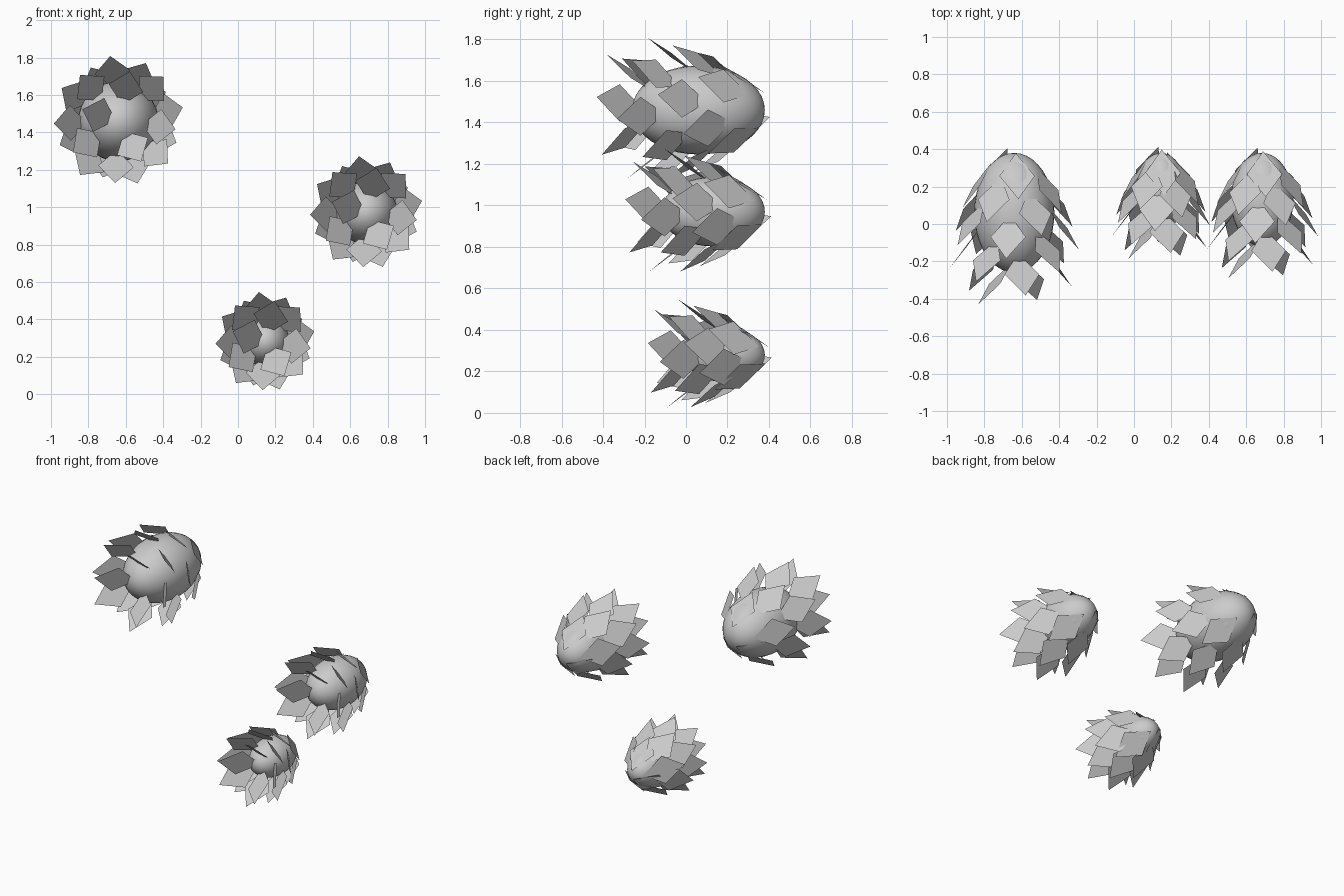
import bpy, bmesh, math
from mathutils import Vector

cube = bpy.data.objects.get("Cube")
if cube:
    bpy.data.objects.remove(cube, do_unlink=True)

grey = bpy.data.materials.new("plain grey")
grey.use_nodes = True
colour = (0.6, 0.6, 0.6, 1)
grey.diffuse_color = colour
grey.node_tree.nodes["Principled BSDF"].inputs["Base Color"].default_value = colour

SCALES = 25
GOLDEN = math.radians(137.508)
START = math.radians(162)
ASPECT = 0.67


def finish(bm, name):
    mesh = bpy.data.meshes.new(name)
    bm.to_mesh(mesh)
    bm.free()
    mesh.materials.append(grey)
    obj = bpy.data.objects.new(name, mesh)
    bpy.context.collection.objects.link(obj)
    return obj


def make_body(name, centre, half):
    # Smooth egg-like core lying along y
    bm = bmesh.new()
    bmesh.ops.create_uvsphere(bm, u_segments=32, v_segments=20, radius=1)
    for v in bm.verts:
        x, y, z = v.co
        v.co = centre + Vector((x * half * ASPECT, z * half, -y * half * ASPECT))
    bmesh.ops.recalc_face_normals(bm, faces=bm.faces)
    for f in bm.faces:
        f.smooth = True
    finish(bm, name)


def make_scales(name, centre, half):
    # Flat diamonds in a golden-angle spiral, tips sweeping out to the front
    bm = bmesh.new()
    for i in range(SCALES):
        k = i / (SCALES - 1)
        t = -0.97 + 1.9 * k
        angle = START + i * GOLDEN
        tilt = math.radians(40 - 8 * k)
        out = Vector((math.cos(angle), 0, math.sin(angle)))
        side = Vector((-math.sin(angle), 0, math.cos(angle)))
        along = out * math.sin(tilt) - Vector((0, math.cos(tilt), 0))
        root = centre + out * half * ASPECT * math.sqrt(1 - t * t)
        root.y += half * t
        corners = [root - along * 0.055, root + along * 0.09 + side * 0.095,
                   root + along * 0.235, root + along * 0.09 - side * 0.095]
        bm.faces.new([bm.verts.new(c) for c in corners])
    for f in bm.faces:
        f.normal_update()
    finish(bm, name)


# Three cones: centre and half length
for label, centre, half in (("large", (-0.64, 0.06, 1.46), 0.32),
                            ("medium", (0.685, 0.13, 0.97), 0.25),
                            ("small", (0.145, 0.185, 0.28), 0.195)):
    make_body(label + "_cone_body", Vector(centre), half)
    make_scales(label + "_cone_scales", Vector(centre), half)
